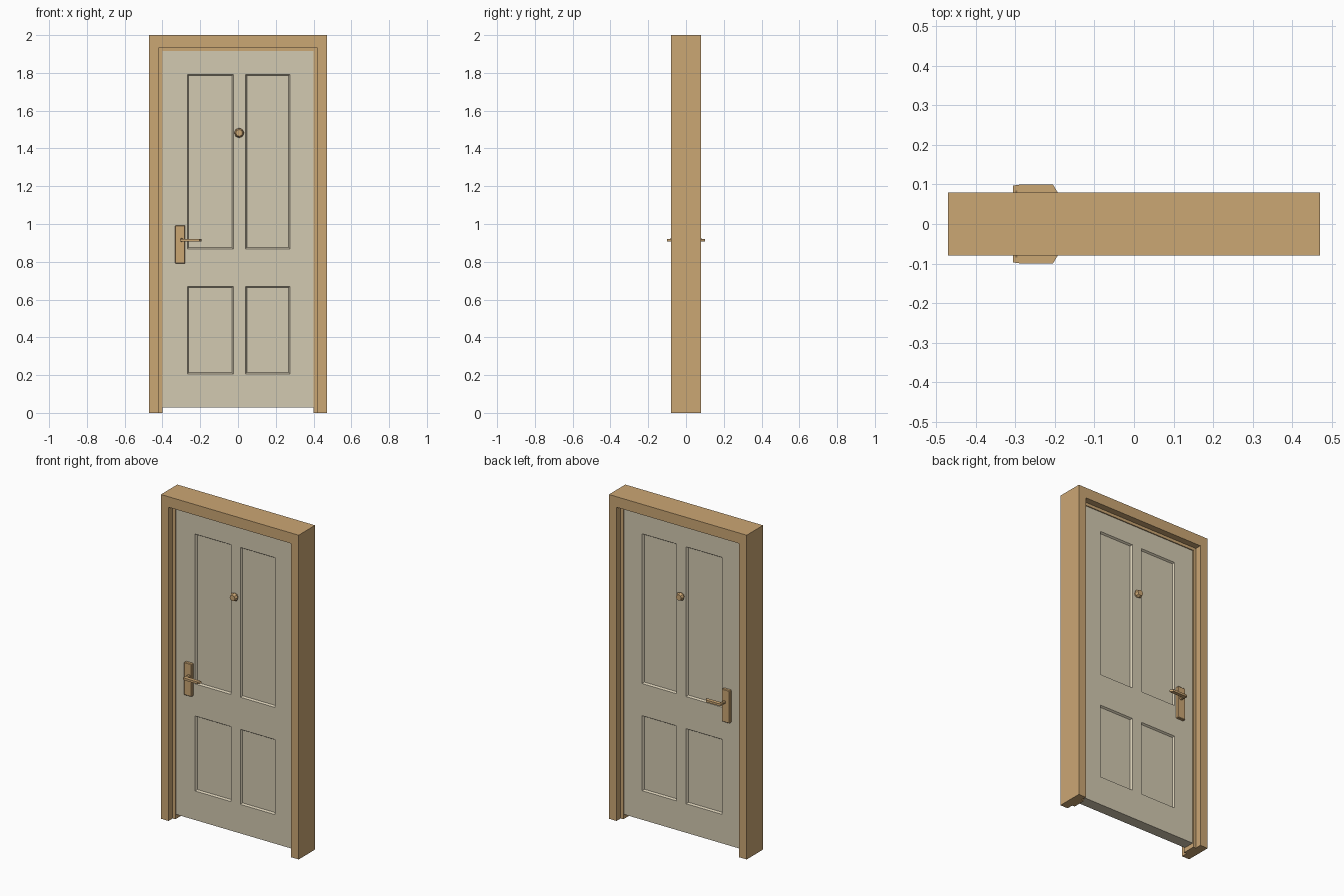
import bpy, bmesh, math
from mathutils import Vector, Matrix

if "Cube" in bpy.data.objects:
    bpy.data.objects.remove(bpy.data.objects["Cube"])


def material(name, rgb):
    m = bpy.data.materials.new(name)
    m.diffuse_color = (*rgb, 1)
    m.use_nodes = True
    m.node_tree.nodes["Principled BSDF"].inputs["Base Color"].default_value = m.diffuse_color
    return m


WOOD = material("warm tan wood", (0.60, 0.385, 0.175))
CREAM = material("cream paint", (0.65, 0.585, 0.44))


def finish(bm, name, mat):
    bmesh.ops.recalc_face_normals(bm, faces=bm.faces)
    mesh = bpy.data.meshes.new(name)
    bm.to_mesh(mesh)
    bm.free()
    mesh.materials.append(mat)
    obj = bpy.data.objects.new(name, mesh)
    bpy.context.collection.objects.link(obj)
    return obj


def box(name, lo, hi, mat, bevel=0):
    bm = bmesh.new()
    lo, hi = Vector(lo), Vector(hi)
    bmesh.ops.create_cube(bm, size=1, matrix=Matrix.Translation((lo + hi) / 2) @ Matrix.Diagonal((*(hi - lo), 1)))
    if bevel:
        bmesh.ops.bevel(bm, geom=bm.edges[:], offset=bevel, segments=1, affect='EDGES')
    return finish(bm, name, mat)


def prism(name, points, z0, z1, mat):
    bm = bmesh.new()
    face = bm.faces.new([bm.verts.new((x, y, z0)) for x, y in points])
    ext = bmesh.ops.extrude_face_region(bm, geom=[face])
    bmesh.ops.translate(bm, vec=(0, 0, z1 - z0), verts=[v for v in ext["geom"] if isinstance(v, bmesh.types.BMVert)])
    return finish(bm, name, mat)


def cylinder_y(name, x, z, y0, y1, r0, r1, sides, mat):
    bm = bmesh.new()
    turn = Matrix.Rotation(math.pi / 2 if y1 < y0 else -math.pi / 2, 4, 'X')
    bmesh.ops.create_cone(bm, cap_ends=True, segments=sides, radius1=r0, radius2=r1, depth=abs(y1 - y0),
                          matrix=Matrix.Translation((x, (y0 + y1) / 2, z)) @ turn)
    return finish(bm, name, mat)


# Door frame: stepped section swept round jamb, head and jamb with mitred corners
section = [(0, -0.08), (0.052, -0.08), (0.052, -0.04), (0.07, -0.04),
           (0.07, 0.04), (0.052, 0.04), (0.052, 0.08), (0, 0.08)]
bm = bmesh.new()
rings = []
for side, top in ((-1, False), (-1, True), (1, True), (1, False)):
    ring = []
    for d, y in section:
        z = 2 - d - (0.013 if d else 0) if top else 0
        ring.append(bm.verts.new((side * (0.47 - d), y, z)))
    rings.append(ring)
for a, b in zip(rings, rings[1:]):
    for i in range(len(section)):
        j = (i + 1) % len(section)
        bm.faces.new((a[i], a[j], b[j], b[i]))
bm.faces.new(rings[0])
bm.faces.new(rings[-1])
finish(bm, "door_frame", WOOD)

# Door leaf: slab cut into a grid, with four sunk panels on each side
T = 0.034
panel_x = [(-0.268, -0.025), (0.04, 0.275)]
panel_z = [(0.207, 0.67), (0.868, 1.792)]
bm = bmesh.new()
bmesh.ops.create_cube(bm, size=1, matrix=Matrix.Translation((0, 0, 0.973)) @ Matrix.Diagonal((0.802, 2 * T, 1.89, 1)))
for axis, spans in ((Vector((1, 0, 0)), panel_x), (Vector((0, 0, 1)), panel_z)):
    for cut in sum(spans, ()):
        bmesh.ops.bisect_plane(bm, geom=bm.verts[:] + bm.edges[:] + bm.faces[:], plane_co=axis * cut, plane_no=axis)
bm.normal_update()
panels = []
for f in bm.faces:
    c = f.calc_center_median()
    if abs(f.normal.y) > 0.9 and any(a < c.x < b for a, b in panel_x) and any(a < c.z < b for a, b in panel_z):
        panels.append(f)
bmesh.ops.inset_individual(bm, faces=panels, thickness=0.01, depth=-0.011)
finish(bm, "door_leaf", CREAM)

# Hardware on both sides
for s, side in ((-1, "front"), (1, "back")):
    y = sorted((s * (T - 0.004), s * (T + 0.018)))
    box(side + "_handle_plate", (-0.333, y[0], 0.79), (-0.28, y[1], 0.992), WOOD, 0.003)
    cylinder_y(side + "_handle_post", -0.298, 0.915, s * 0.045, s * 0.085, 0.01, 0.008, 8, WOOD)
    lever = [(-0.306, 0.08), (-0.306, 0.097), (-0.285, 0.1), (-0.205, 0.1),
             (-0.193, 0.08), (-0.205, 0.078), (-0.29, 0.076)]
    prism(side + "_handle_lever", [(x, s * d) for x, d in lever], 0.908, 0.921, WOOD)
    # small viewer knob
    cylinder_y(side + "_knob_base", 0.006, 1.482, s * (T - 0.004), s * (T + 0.012), 0.02, 0.016, 8, WOOD)
    cylinder_y(side + "_knob_cap", 0.006, 1.482, s * (T + 0.012), s * (T + 0.03), 0.026, 0.018, 8, WOOD)
